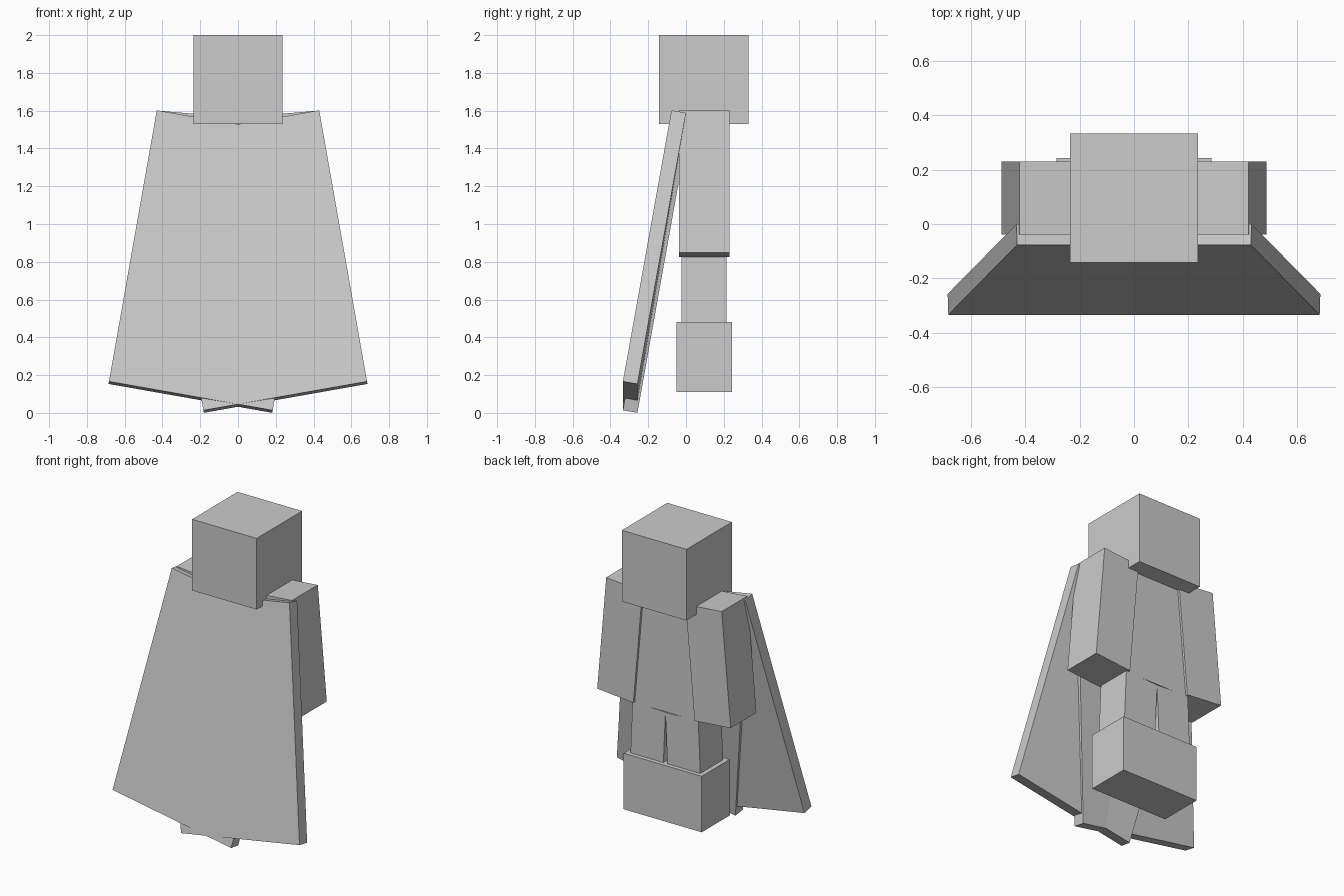
import bpy, bmesh
from math import radians
from mathutils import Vector

if "Cube" in bpy.data.objects:
    bpy.data.objects.remove(bpy.data.objects["Cube"], do_unlink=True)

# Single plain colour
grey = bpy.data.materials.new("plain_grey")
grey.use_nodes = True
grey.diffuse_color = (0.6, 0.6, 0.6, 1)
grey.node_tree.nodes["Principled BSDF"].inputs["Base Color"].default_value = (0.6, 0.6, 0.6, 1)


def box(name, lo, hi, pivot=(0, 0, 0), tilt=(0, 0, 0)):
    """Box between two local corners, turned about a pivot by degrees."""
    lo, hi = Vector(lo), Vector(hi)
    bm = bmesh.new()
    bmesh.ops.create_cube(bm, size=1)
    for v in bm.verts:
        v.co = (lo + hi) / 2 + v.co * (hi - lo)
    mesh = bpy.data.meshes.new(name)
    bm.to_mesh(mesh)
    bm.free()
    mesh.materials.append(grey)
    obj = bpy.data.objects.new(name, mesh)
    obj.location = pivot
    obj.rotation_euler = [radians(a) for a in tilt]
    bpy.context.collection.objects.link(obj)
    return obj


def side_box(name, side, x_range, y_range, z_range, pivot, tilt):
    """Box defined for the left side, mirrored when side is -1."""
    xs = sorted(side * x for x in x_range)
    lo = (xs[0], y_range[0], z_range[0])
    hi = (xs[1], y_range[1], z_range[1])
    return box(name, lo, hi, (side * pivot[0], pivot[1], pivot[2]),
               (tilt[0], side * tilt[1], 0))


# Head, torso and the joined footwear block
box("head", (-0.236, -0.142, 1.53), (0.236, 0.332, 2.0))
box("torso", (-0.236, -0.023, 0.82), (0.236, 0.215, 1.53))
box("boots", (-0.285, -0.05, 0.11), (0.285, 0.243, 0.48))

for label, side in (("left", 1), ("right", -1)):
    # Arm swings outward from its top outer edge
    side_box(label + "_arm", side, (-0.265, 0), (-0.038, 0.23), (-0.755, 0),
             (0.422, 0, 1.60), (0, -5, 0))
    # Leg splays slightly, its lower end inside the boots
    side_box(label + "_leg", side, (-0.118, 0.122), (-0.023, 0.215), (-0.65, 0),
             (0.118, 0, 0.82), (0, -2.5, 0))
    # Cape panel hangs from its top outer corner and crosses the other one
    side_box(label + "_cape_panel", side, (-0.88, 0), (0, 0.078), (-1.48, 0),
             (0.43, -0.077, 1.602), (-10, -10, 0))
